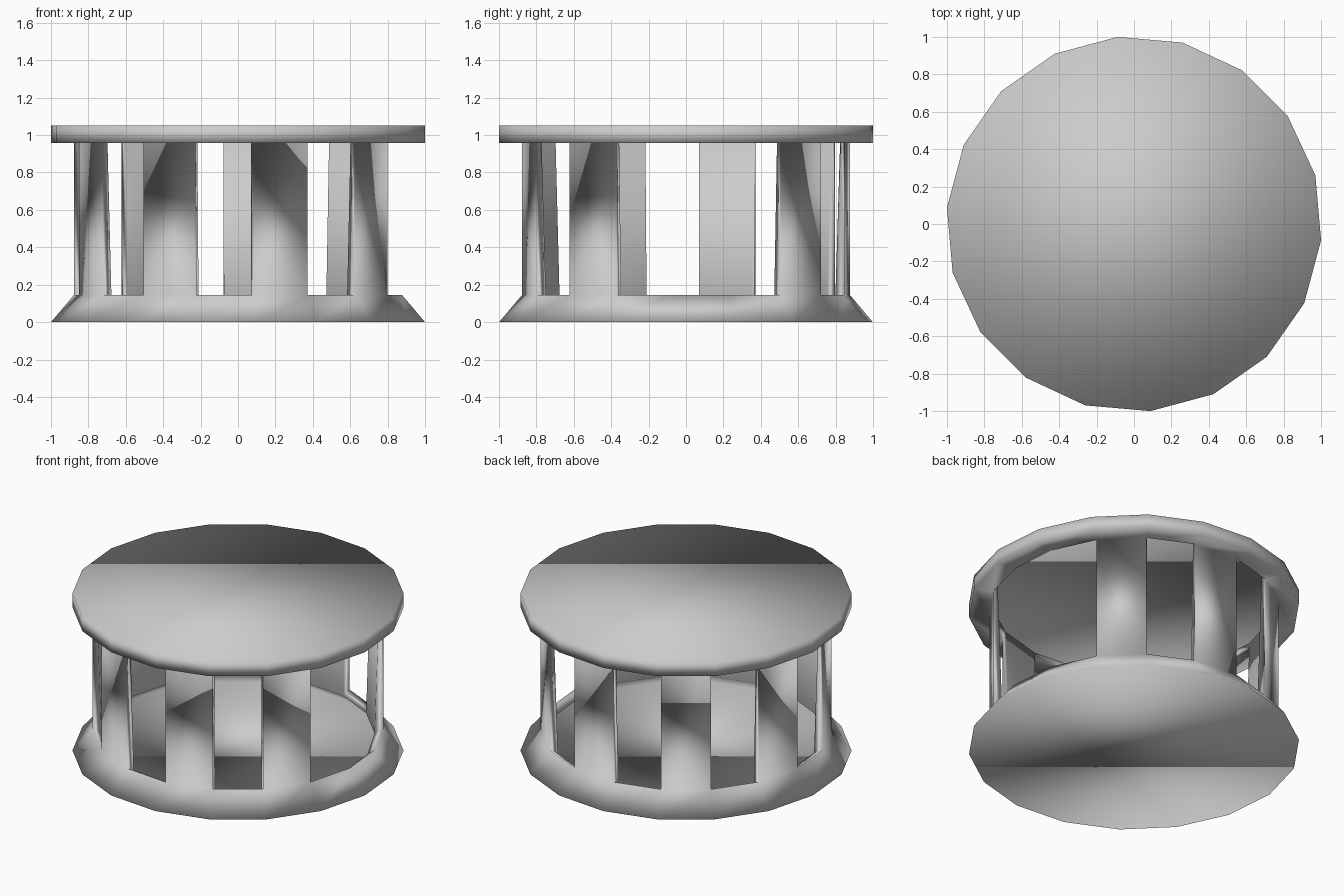
import bpy, bmesh, math

if "Cube" in bpy.data.objects:
    bpy.data.objects.remove(bpy.data.objects["Cube"])

SIDES = 18
START = 15          # angle of the first corner in degrees
PANELS = (1, 3, 5, 7, 9, 11, 13, 15)   # closed wall segments, wide opening faces +x


def ring(bm, radius, z):
    return [bm.verts.new((radius * math.cos(math.radians(START + 20 * i)),
                          radius * math.sin(math.radians(START + 20 * i)), z))
            for i in range(SIDES)]


def band(bm, low, high, segments=range(SIDES)):
    for i in segments:
        j = (i + 1) % SIDES
        bm.faces.new((low[i], low[j], high[j], high[i]))


bm = bmesh.new()
# Flared base, wall and flat lid as rings from bottom to top
base, sill, head, lip, top = [ring(bm, r, z) for r, z in
                              ((1.003, 0), (0.88, 0.145), (0.88, 0.957), (1.003, 0.957), (1.003, 1.05))]
bm.faces.new(base[::-1])
band(bm, base, sill)
band(bm, sill, head, PANELS)
band(bm, head, lip)
band(bm, lip, top)
bm.faces.new(top)

mesh = bpy.data.meshes.new("slotted_drum")
bm.to_mesh(mesh)
bm.free()
drum = bpy.data.objects.new("slotted_drum", mesh)
bpy.context.collection.objects.link(drum)
for p in mesh.polygons:
    p.use_smooth = True

# Wall thickness, grown inward
shell = drum.modifiers.new("thickness", "SOLIDIFY")
shell.thickness = 0.06
shell.offset = -1
